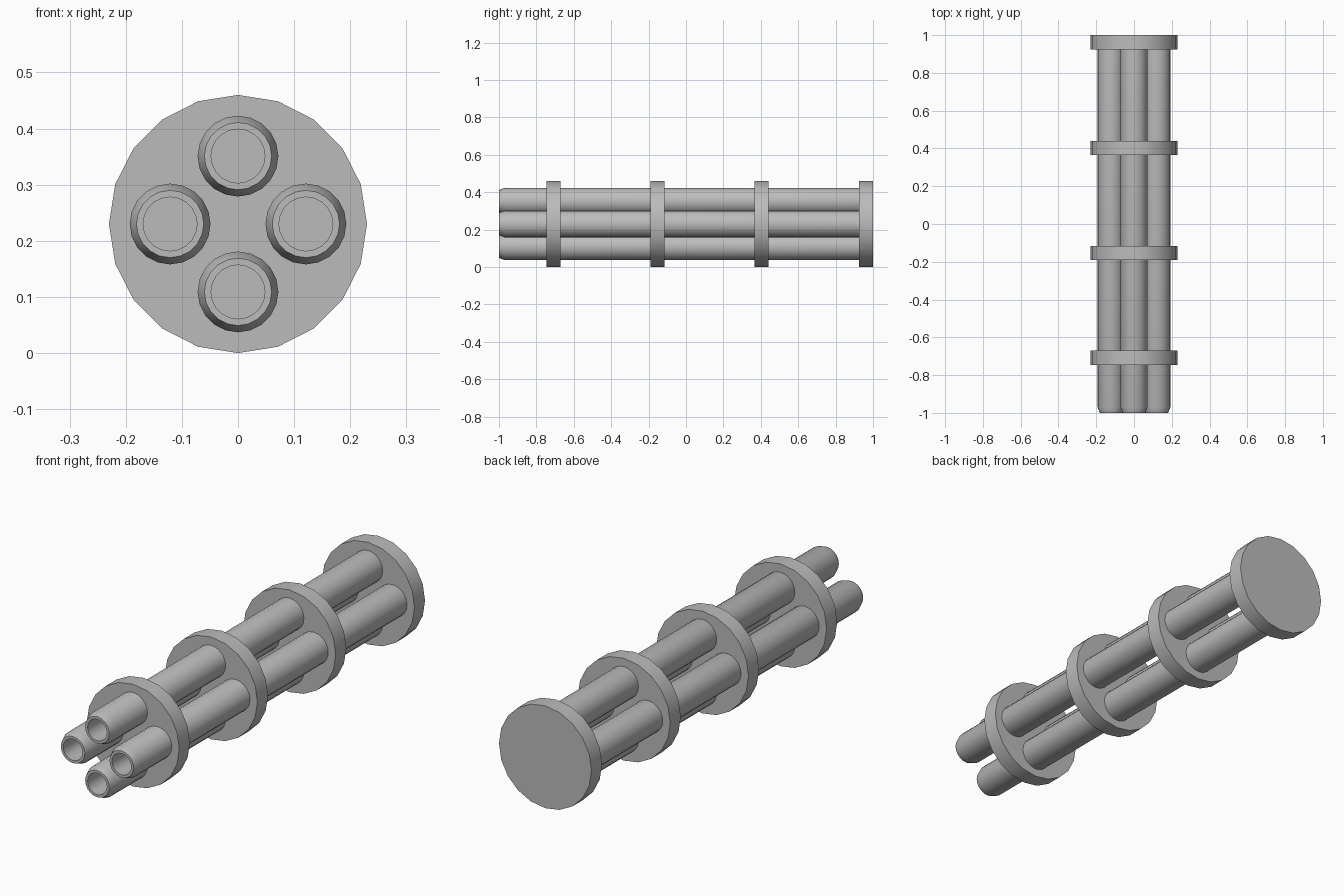
import bpy, bmesh
from math import sin, cos, pi, radians

if "Cube" in bpy.data.objects:
    bpy.data.objects.remove(bpy.data.objects["Cube"])

SIDES = 20
AXIS_Z = 0.23

steel = bpy.data.materials.new("grey_metal")
steel.use_nodes = True
grey = (0.5, 0.5, 0.5, 1.0)
steel.diffuse_color = grey
steel.node_tree.nodes["Principled BSDF"].inputs["Base Color"].default_value = grey


def lathe(name, profile, x, z):
    """Spin (radius, y) points around a lengthwise axis and cap both ends."""
    bm = bmesh.new()
    rings = []
    for radius, y in profile:
        angles = [2 * pi * i / SIDES for i in range(SIDES)]
        rings.append([bm.verts.new((x + radius * cos(a), y, z + radius * sin(a)))
                      for a in angles])
    for a, b in zip(rings, rings[1:]):
        for i in range(SIDES):
            j = (i + 1) % SIDES
            bm.faces.new((a[i], a[j], b[j], b[i]))
    bm.faces.new(rings[0])
    bm.faces.new(rings[-1])
    bmesh.ops.recalc_face_normals(bm, faces=bm.faces)
    mesh = bpy.data.meshes.new(name)
    bm.to_mesh(mesh)
    bm.free()
    mesh.materials.append(steel)
    obj = bpy.data.objects.new(name, mesh)
    bpy.context.collection.objects.link(obj)
    bpy.ops.object.select_all(action='DESELECT')
    obj.select_set(True)
    bpy.context.view_layer.objects.active = obj
    bpy.ops.object.shade_smooth_by_angle(angle=radians(25))
    return obj


# Round clamp plates and the closed rear plate
for name, y in (("front_plate", -0.708), ("middle_front_plate", -0.153),
                ("middle_rear_plate", 0.403), ("rear_plate", 0.9625)):
    lathe(name, [(0.23, y - 0.0375), (0.23, y + 0.0375)], 0, AXIS_Z)

# Four hollow barrels with chamfered muzzles
barrel = [(0.048, -0.7), (0.048, -1), (0.06, -1), (0.072, -0.97), (0.072, 0.93)]
for name, x, z in (("top_barrel", 0, 1), ("bottom_barrel", 0, -1),
                   ("left_barrel", 1, 0), ("right_barrel", -1, 0)):
    lathe(name, barrel, x * 0.121, AXIS_Z + z * 0.121)
